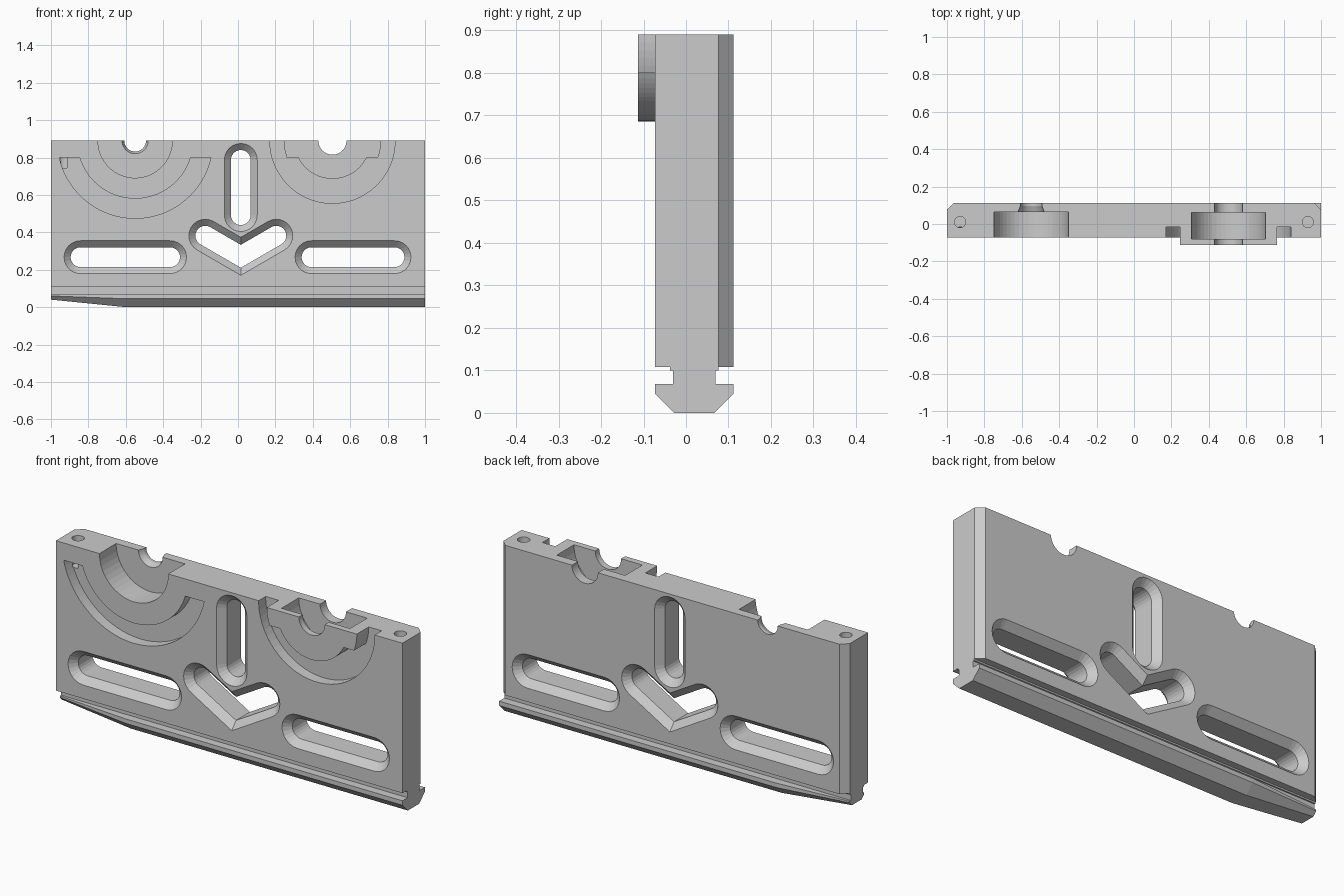
import bpy, bmesh
from math import sin, cos, pi, atan2, sqrt, asin, tan

if "Cube" in bpy.data.objects:
    bpy.data.objects.remove(bpy.data.objects["Cube"])

FRONT, BACK, TOP, CY = -0.073, 0.112, 0.89, 0.0195
FLOOR = -0.015          # bottom of the arc grooves


def loft(name, sections):
    """Solid skinned through closed 3D loops of equal length."""
    bm = bmesh.new()
    rings = [[bm.verts.new(p) for p in s] for s in sections]
    n = len(rings[0])
    for a, b in zip(rings, rings[1:]):
        for i in range(n):
            j = (i + 1) % n
            bm.faces.new((a[i], a[j], b[j], b[i]))
    bm.faces.new(rings[0])
    bm.faces.new(rings[-1])
    bmesh.ops.recalc_face_normals(bm, faces=bm.faces)
    me = bpy.data.meshes.new(name)
    bm.to_mesh(me)
    bm.free()
    ob = bpy.data.objects.new(name, me)
    bpy.context.collection.objects.link(ob)
    return ob


def at_y(pts, y):
    return [(x, y, z) for x, z in pts]


def prism(name, pts, y0, y1):
    return loft(name, [at_y(pts, y0), at_y(pts, y1)])


def arc(cx, cz, r, a0, a1, n):
    return [(cx + r * cos(a0 + (a1 - a0) * i / n), cz + r * sin(a0 + (a1 - a0) * i / n))
            for i in range(n + 1)]


def circle(cx, r, n=48):
    return arc(cx, TOP, r, pi / n, 2 * pi + pi / n, n)[:-1]


def outline(spine, r):
    """Round-ended band of half-width r around a polyline."""
    ang = [atan2(b[1] - a[1], b[0] - a[0]) for a, b in zip(spine, spine[1:])]
    mids = []
    for p, a, b in zip(spine[1:-1], ang, ang[1:]):
        m, k = (a + b) / 2 + pi / 2, r / cos((b - a) / 2)
        mids.append((p, k * cos(m), k * sin(m)))
    pts = arc(*spine[0], r, ang[0] + pi / 2, ang[0] + 3 * pi / 2, 12)
    pts += [(p[0] - dx, p[1] - dz) for p, dx, dz in mids]
    pts += arc(*spine[-1], r, ang[-1] - pi / 2, ang[-1] + pi / 2, 12)
    pts += [(p[0] + dx, p[1] + dz) for p, dx, dz in reversed(mids)]
    return pts


def slot(spine):
    """Cutter for a through slot chamfered on both faces."""
    r, c, e = 0.053, 0.035, 0.01
    steps = [(FRONT - e, r + c + e), (FRONT + c, r), (BACK - c, r), (BACK + e, r + c + e)]
    return loft("slot_cutter", [at_y(outline(spine, k), y) for y, k in steps])


def cut(ob, cutters):
    for c in cutters:
        m = ob.modifiers.new("cut", 'BOOLEAN')
        m.operation, m.solver, m.object = 'DIFFERENCE', 'EXACT', c
    dg = bpy.context.evaluated_depsgraph_get()
    me = bpy.data.meshes.new_from_object(ob.evaluated_get(dg))
    ob.modifiers.clear()
    ob.data = me


# Main plate with chamfered back corners
k = 0.035
plan = [(-1, FRONT), (1, FRONT), (1, BACK - k), (1 - k, BACK), (-1 + k, BACK), (-1, BACK - k)]
plate = loft("plate", [[(x, y, z) for x, y in plan] for z in (0.108, TOP)])

# Window slots
slots = [slot(s) for s in (
    [(-0.842, 0.267), (-0.363, 0.267)],
    [(0.393, 0.267), (0.837, 0.267)],
    [(0.015, 0.492), (0.015, 0.787)],
    [(-0.175, 0.382), (0.015, 0.272), (0.205, 0.382)])]

# Left pocket, tapered hole and arc groove
LX, RX = -0.55, 0.505
left_pocket = prism("left_pocket_cutter", circle(LX, 0.199), -0.2, 0.065)
left_hole = loft("left_hole_cutter", [at_y(circle(LX, r), y) for y, r in
                                      ((0.05, 0.07), (0.065, 0.07), (0.095, 0.058), (0.2, 0.058))])
drop = 0.09
a_out, a_in = asin(drop / 0.415), asin(drop / 0.31)
left_groove = prism("left_groove_cutter",
                    arc(LX, TOP, 0.415, pi + a_out, 2 * pi - a_out, 40) +
                    arc(LX, TOP, 0.31, 2 * pi - a_in, pi + a_in, 40), -0.2, FLOOR)

# Right recess, hidden pocket and through hole
right_recess = prism("right_recess_cutter", circle(RX, 0.335, 64), -0.2, FLOOR)
right_pocket = prism("right_pocket_cutter", circle(RX, 0.198), -0.08, 0.062)
right_hole = prism("right_hole_cutter", circle(RX, 0.075), -0.3, 0.3)

# Pin holes in the top edge
pins = [loft("pin_cutter", [[(x + px, y + 0.01, z) for x, y in arc(0, 0, 0.03, 0, 2 * pi, 24)[:-1]]
                            for z in (0.745, 1.0)]) for px in (-0.93, 0.93)]

cutters = slots + [left_pocket, left_hole, left_groove, right_recess, right_pocket, right_hole] + pins
cut(plate, cutters)

# Raised half-round boss with side wings
R, W = 0.204, 0.26
aw, ar = asin(drop / W), asin(drop / R)
boss = prism("raised_boss",
             arc(RX, TOP, W, pi, pi + aw, 5) +
             arc(RX, TOP, R, pi + ar, 2 * pi - ar, 32) +
             arc(RX, TOP, W, 2 * pi - aw, 2 * pi, 5), -0.113, FLOOR)
cut(boss, [right_pocket, right_hole])

for c in cutters:
    bpy.data.objects.remove(c)


# Sliding rail along the bottom, tapered at its left end
def rail_section(x, edge, edge_z, base, base_z):
    half = [(base, base_z), (edge, edge_z), (edge, 0.068), (0.05, 0.068),
            (0.05, 0.1), (0.057, 0.1), (0.057, 0.108)]
    return ([(x, CY + y, z) for y, z in half] +
            [(x, CY - y, z) for y, z in reversed(half)])


loft("rail", [rail_section(-1, 0.06, 0.06, 0.04, 0.04),
              rail_section(-0.6, 0.0925, 0.045, 0.047, 0),
              rail_section(1, 0.0925, 0.045, 0.047, 0)])
